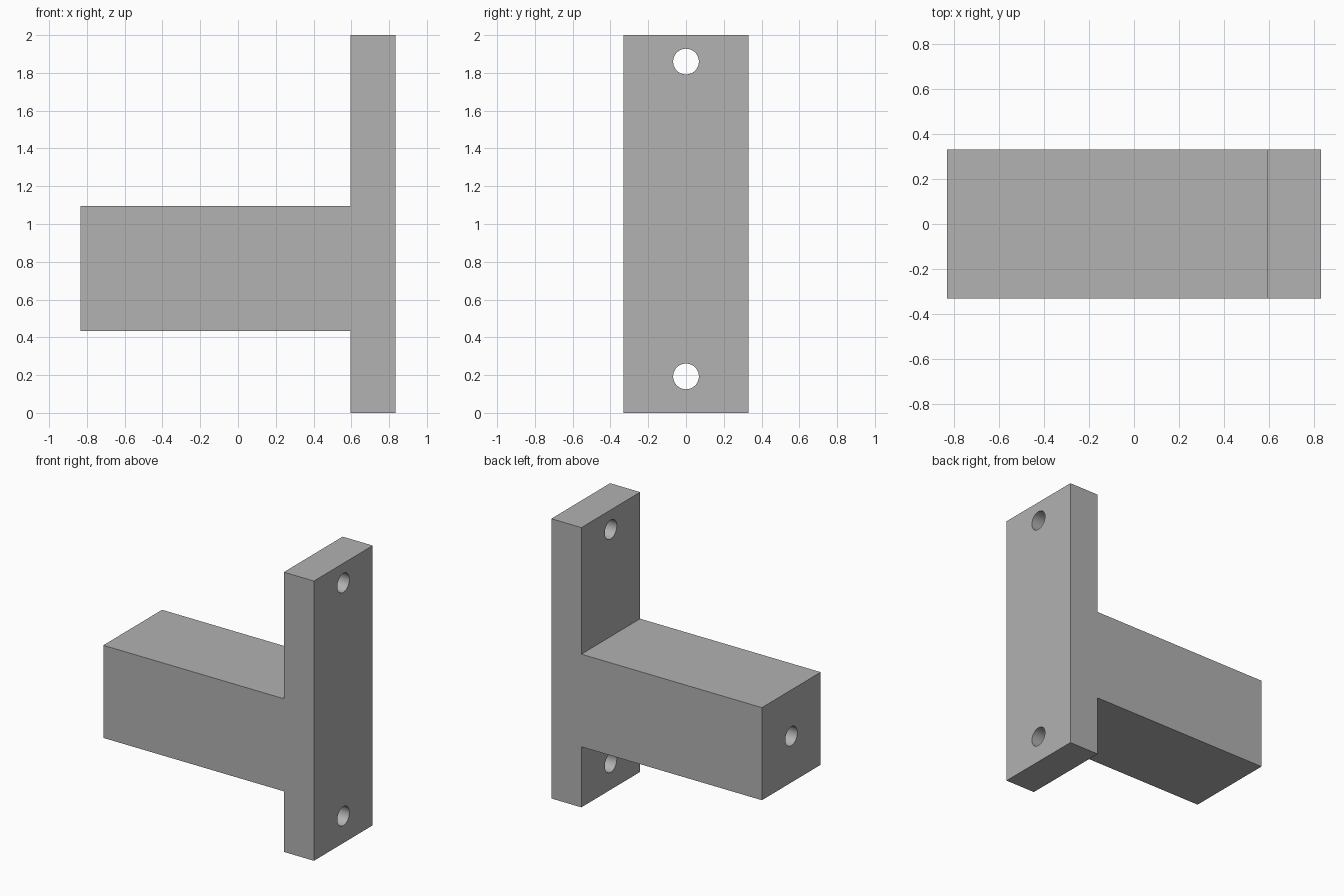
import bpy
import bmesh
import math

if "Cube" in bpy.data.objects:
    bpy.data.objects.remove(bpy.data.objects["Cube"], do_unlink=True)

GREY = (0.445, 0.445, 0.445, 1.0)
HALF_DEPTH = 0.332
BACK, FACE, END = 0.833, 0.595, -0.833   # x of plate outside, plate inside, arm tip
ARM_LOW, ARM_HIGH, TOP = 0.433, 1.095, 2.0
HOLE_RADIUS = 0.068

mat = bpy.data.materials.new("plain grey")
mat.use_nodes = True
mat.diffuse_color = GREY
mat.node_tree.nodes["Principled BSDF"].inputs["Base Color"].default_value = GREY

# Bracket body: T-shaped side profile extruded through its depth
profile = [(BACK, 0), (BACK, TOP), (FACE, TOP), (FACE, ARM_HIGH),
           (END, ARM_HIGH), (END, ARM_LOW), (FACE, ARM_LOW), (FACE, 0)]
bm = bmesh.new()
face = bm.faces.new([bm.verts.new((x, -HALF_DEPTH, z)) for x, z in profile])
extruded = bmesh.ops.extrude_face_region(bm, geom=[face])["geom"]
moved = [v for v in extruded if isinstance(v, bmesh.types.BMVert)]
bmesh.ops.translate(bm, verts=moved, vec=(0, 2 * HALF_DEPTH, 0))
bmesh.ops.recalc_face_normals(bm, faces=bm.faces)
mesh = bpy.data.meshes.new("mounting_bracket")
bm.to_mesh(mesh)
bm.free()
bracket = bpy.data.objects.new("mounting_bracket", mesh)
bpy.context.collection.objects.link(bracket)
mesh.materials.append(mat)


def drill(name, x_from, x_to, z):
    """Cut a round hole along x."""
    bpy.ops.mesh.primitive_cylinder_add(
        vertices=48, radius=HOLE_RADIUS, depth=x_to - x_from,
        location=((x_from + x_to) / 2, 0, z), rotation=(0, math.pi / 2, 0))
    cutter = bpy.context.object
    cutter.name = name
    cutter.data.materials.append(mat)
    mod = bracket.modifiers.new(name, 'BOOLEAN')
    mod.operation = 'DIFFERENCE'
    mod.solver = 'EXACT'
    mod.object = cutter
    bpy.context.view_layer.objects.active = bracket
    bpy.ops.object.modifier_apply(modifier=name)
    bpy.data.objects.remove(cutter, do_unlink=True)


# Two bolt holes through the plate, one blind hole in the arm tip
drill("lower_bolt_hole", FACE - 0.1, BACK + 0.1, 0.193)
drill("upper_bolt_hole", FACE - 0.1, BACK + 0.1, 1.86)
drill("arm_tip_hole", END - 0.1, END + 0.48, (ARM_LOW + ARM_HIGH) / 2)

# Smooth hole walls, sharp box edges
bpy.ops.object.select_all(action='DESELECT')
bracket.select_set(True)
bpy.context.view_layer.objects.active = bracket
bpy.ops.object.shade_smooth_by_angle(angle=math.radians(30))
